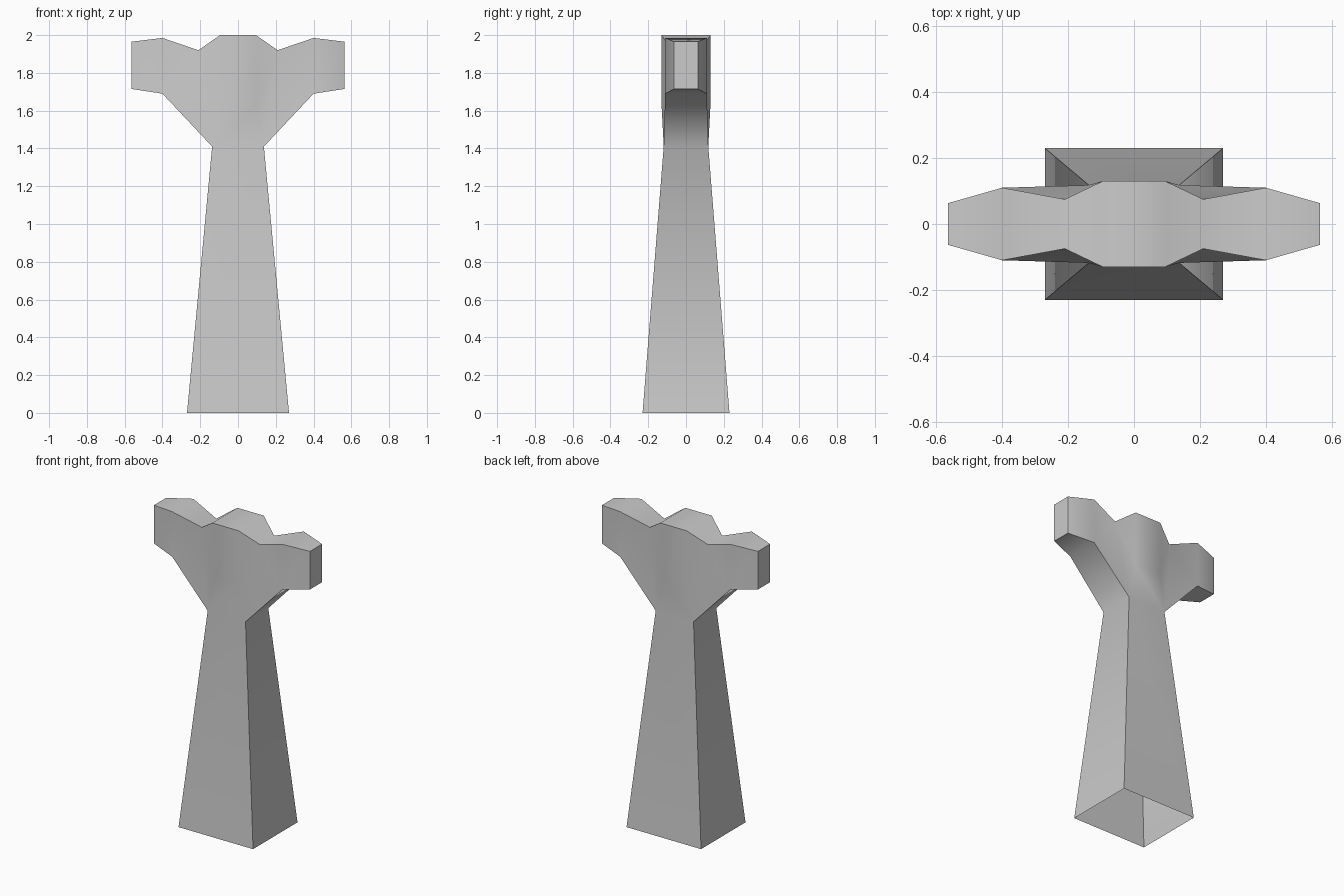
import bpy, bmesh, math

if "Cube" in bpy.data.objects:
    bpy.data.objects.remove(bpy.data.objects["Cube"])

# Corner profile of one quarter: x, half depth, z
P = {
    "base": (0.27, 0.23, 0.0),
    "neck": (0.137, 0.118, 1.41),
    "arm_low": (0.40, 0.11, 1.69),
    "end_low": (0.565, 0.063, 1.715),
    "end_top": (0.565, 0.063, 1.965),
    "arm_top": (0.40, 0.11, 1.985),
    "notch": (0.21, 0.075, 1.92),
    "peak": (0.095, 0.13, 2.0),
    "chest": (0.095, 0.13, 1.64),
}
# Broad faces on each side of the arm
BROAD = [("arm_low", "end_low", "end_top", "arm_top"),
         ("arm_low", "arm_top", "notch"), ("neck", "arm_low", "notch"),
         ("neck", "notch", "chest"), ("chest", "notch", "peak")]
# Outline walked from the open base to the crown
RIM = ["base", "neck", "arm_low", "end_low", "end_top", "arm_top", "notch", "peak"]
# Strips spanning the middle of the front and back
MIDDLE = [("base", "neck"), ("neck", "chest"), ("chest", "peak")]

bm = bmesh.new()
V = {(n, sx, sy): bm.verts.new((sx * x, sy * y, z))
     for n, (x, y, z) in P.items() for sx in (-1, 1) for sy in (-1, 1)}
for sy in (-1, 1):
    for sx in (-1, 1):
        for face in BROAD:
            bm.faces.new([V[n, sx, sy] for n in face])
    for a, b in MIDDLE:
        bm.faces.new([V[a, -1, sy], V[a, 1, sy], V[b, 1, sy], V[b, -1, sy]])
# Side walls, undersides, arm ends and tops
for sx in (-1, 1):
    for a, b in zip(RIM, RIM[1:]):
        bm.faces.new([V[a, sx, -1], V[a, sx, 1], V[b, sx, 1], V[b, sx, -1]])
# Flat crown
bm.faces.new([V["peak", -1, -1], V["peak", 1, -1], V["peak", 1, 1], V["peak", -1, 1]])
bmesh.ops.recalc_face_normals(bm, faces=bm.faces)

mesh = bpy.data.meshes.new("support_pillar")
bm.to_mesh(mesh)
bm.free()
pillar = bpy.data.objects.new("support_pillar", mesh)
bpy.context.collection.objects.link(pillar)

grey = bpy.data.materials.new("light grey")
grey.diffuse_color = (0.6, 0.6, 0.6, 1)
grey.use_nodes = True
grey.node_tree.nodes["Principled BSDF"].inputs["Base Color"].default_value = grey.diffuse_color
mesh.materials.append(grey)

bpy.context.view_layer.objects.active = pillar
pillar.select_set(True)
bpy.ops.object.shade_smooth_by_angle(angle=math.radians(60))
